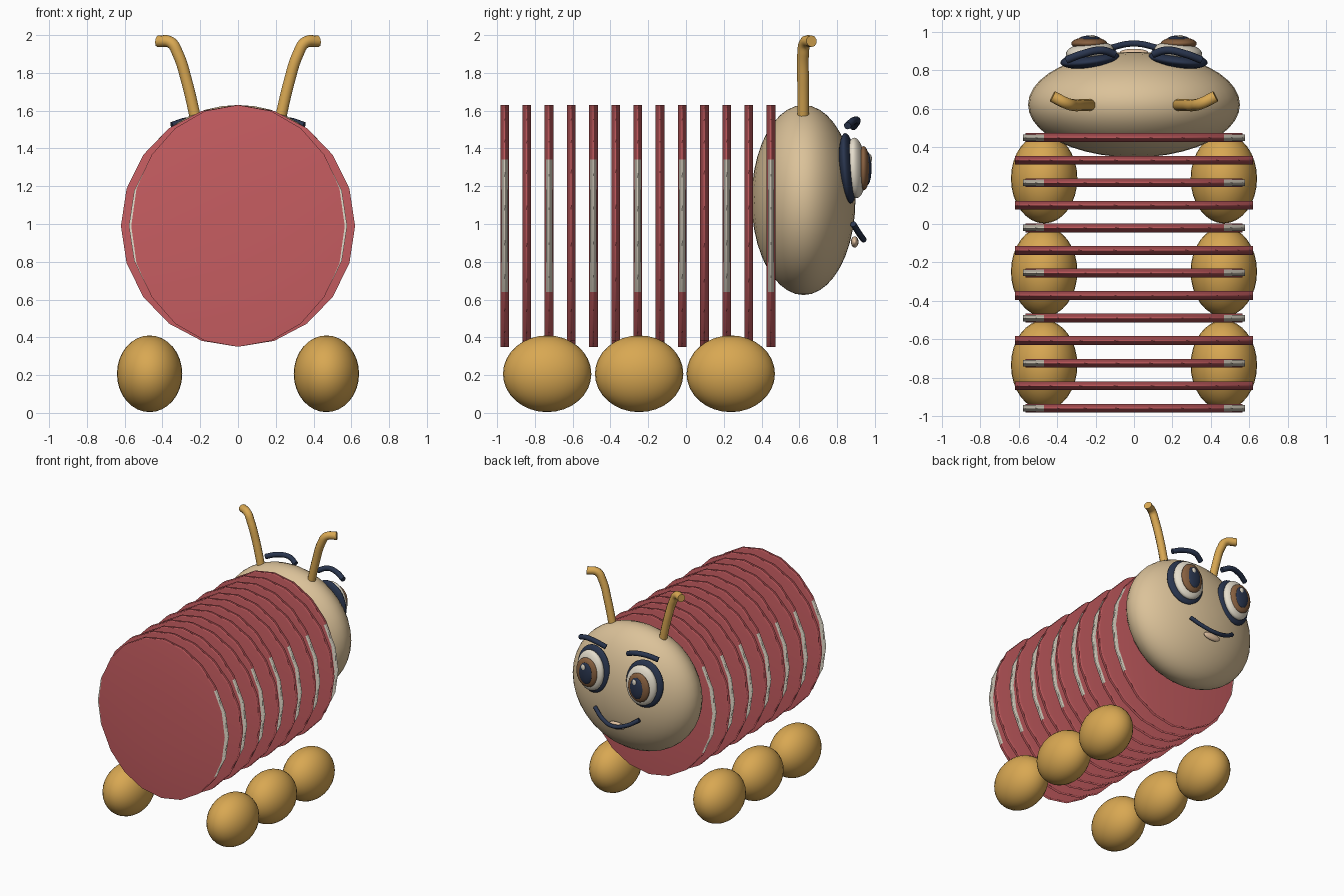
import bpy
import math

if "Cube" in bpy.data.objects:
    bpy.data.objects.remove(bpy.data.objects["Cube"])


def material(name, r, g, b):
    m = bpy.data.materials.new(name)
    m.diffuse_color = (r, g, b, 1)
    m.use_nodes = True
    m.node_tree.nodes["Principled BSDF"].inputs["Base Color"].default_value = m.diffuse_color
    return m


RED = material("red", 0.57, 0.11, 0.12)
GOLD = material("gold", 0.69, 0.39, 0.085)
TAN = material("tan", 0.71, 0.54, 0.32)
NAVY = material("navy", 0.022, 0.035, 0.075)
CREAM = material("cream", 0.78, 0.72, 0.60)
BROWN = material("brown", 0.24, 0.115, 0.05)
LIP = material("lip", 0.76, 0.54, 0.36)


def finish(name, mat):
    ob = bpy.context.object
    ob.name = name
    ob.data.materials.append(mat)
    bpy.ops.object.shade_smooth()
    return ob


def ellipsoid(name, loc, radii, mat, tilt=0.0, turn=0.0, segs=32):
    bpy.ops.mesh.primitive_uv_sphere_add(segments=segs, ring_count=segs // 2,
                                         location=loc, rotation=(tilt, 0, turn))
    bpy.context.object.scale = radii
    return finish(name, mat)


def disc(name, y, rx, rz, thick, mat):
    bpy.ops.mesh.primitive_cylinder_add(vertices=20, radius=1, depth=1,
                                        end_fill_type='TRIFAN', location=(0, y, 0.99),
                                        rotation=(math.pi / 2, 0, 0))
    bpy.context.object.scale = (rx, rz, thick)
    return finish(name, mat)


def tube(name, points, radius, mat):
    cu = bpy.data.curves.new(name, 'CURVE')
    cu.dimensions = '3D'
    cu.bevel_depth = radius
    cu.bevel_resolution = 3
    cu.use_fill_caps = True
    sp = cu.splines.new('BEZIER')
    sp.bezier_points.add(len(points) - 1)
    for bp, p in zip(sp.bezier_points, points):
        bp.co = p
        bp.handle_left_type = bp.handle_right_type = 'AUTO'
    ob = bpy.data.objects.new(name, cu)
    bpy.context.collection.objects.link(ob)
    bpy.ops.object.select_all(action='DESELECT')
    ob.select_set(True)
    bpy.context.view_layer.objects.active = ob
    bpy.ops.object.convert(target='MESH')
    ob = bpy.context.object
    ob.name = name
    ob.data.materials.append(mat)
    bpy.ops.object.shade_smooth_by_angle(angle=math.radians(50))
    return ob


# Body: alternating narrow and wide discs, cream showing at the narrow sides
for i in range(13):
    y = -0.96 + i * 0.1175
    if i % 2 == 0:
        disc("narrow_body_disc", y, 0.565, 0.64, 0.046, RED)
        disc("cream_side_disc", y, 0.578, 0.60, 0.034, CREAM)
    else:
        disc("wide_body_disc", y, 0.62, 0.64, 0.046, RED)

# Head
ellipsoid("head", (0, 0.622, 1.127), (0.552, 0.275, 0.503), TAN, segs=40)

for s in (-1, 1):
    # Feet
    for y in (-0.735, -0.248, 0.237):
        ellipsoid("foot", (s * 0.468, y, 0.207), (0.173, 0.234, 0.203), GOLD)

    # Antennae
    tube("antenna", [(s * 0.225, 0.62, 1.56), (s * 0.27, 0.62, 1.75),
                     (s * 0.318, 0.62, 1.90), (s * 0.355, 0.63, 1.96),
                     (s * 0.425, 0.665, 1.968)], 0.031, GOLD)

    # Eyes, layered from rim to highlight
    turn = -s * 0.12
    ellipsoid("eye_rim", (s * 0.23, 0.857, 1.295), (0.155, 0.043, 0.187), NAVY, 0.08, turn)
    ellipsoid("eye_white", (s * 0.23, 0.898, 1.297), (0.126, 0.052, 0.160), CREAM, 0.05, turn)
    ellipsoid("iris", (s * 0.233, 0.940, 1.295), (0.094, 0.034, 0.117), BROWN)
    ellipsoid("pupil", (s * 0.230, 0.962, 1.295), (0.058, 0.020, 0.086), NAVY)
    ellipsoid("eye_highlight", (s * 0.23 + 0.012, 0.976, 1.345), (0.018, 0.008, 0.024),
              CREAM, segs=16)

    # Eyebrows
    tube("eyebrow", [(s * 0.10, 0.885, 1.515), (s * 0.17, 0.905, 1.545),
                     (s * 0.27, 0.885, 1.545), (s * 0.35, 0.855, 1.52)], 0.02, NAVY)

# Mouth and lower lip
tube("mouth", [(-0.20, 0.885, 1.00), (-0.11, 0.920, 0.945), (0, 0.940, 0.918),
               (0.11, 0.920, 0.945), (0.20, 0.885, 1.00)], 0.016, NAVY)
ellipsoid("lower_lip", (0, 0.893, 0.905), (0.075, 0.02, 0.03), LIP, segs=20)
